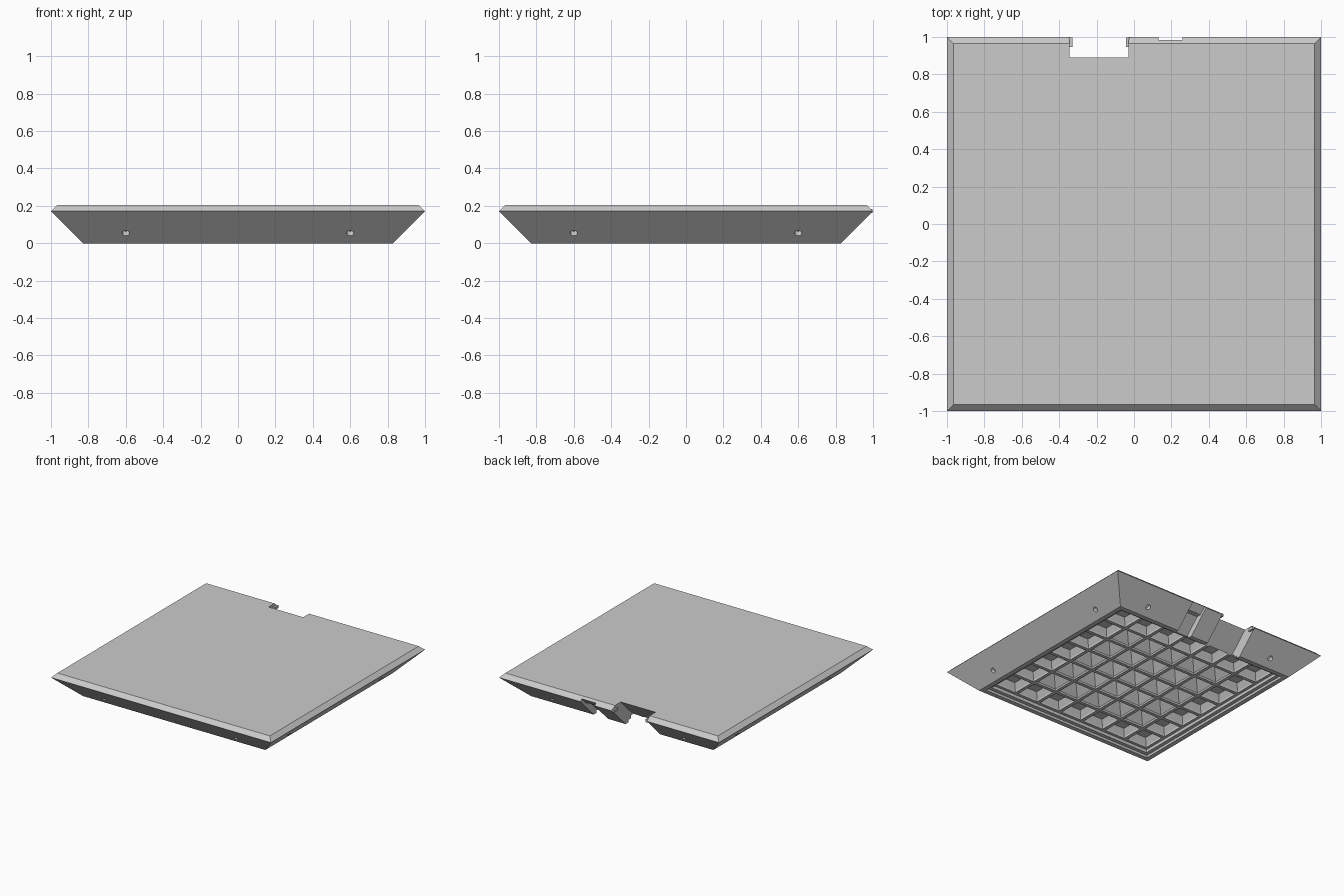
import bpy, bmesh, math
from mathutils import Matrix, Vector

if "Cube" in bpy.data.objects:
    bpy.data.objects.remove(bpy.data.objects["Cube"])

grey = bpy.data.materials.new("light grey")
grey.use_nodes = True
colour = (0.6, 0.6, 0.6, 1)
grey.diffuse_color = colour
grey.node_tree.nodes["Principled BSDF"].inputs["Base Color"].default_value = colour


def square_stack(bm, rings, cx=0, cy=0):
    """Closed solid through square rings of (half width, height)."""
    loops = []
    for half, z in rings:
        if half == 0:
            loops.append([bm.verts.new((cx, cy, z))])
        else:
            loops.append([bm.verts.new((cx + sx * half, cy + sy * half, z))
                          for sx, sy in ((-1, -1), (1, -1), (1, 1), (-1, 1))])
    bm.faces.new(loops[0][::-1])
    for low, high in zip(loops, loops[1:]):
        for i in range(4):
            j = (i + 1) % 4
            if len(high) == 1:
                bm.faces.new((low[i], low[j], high[0]))
            else:
                bm.faces.new((low[i], low[j], high[j], high[i]))
    if len(loops[-1]) == 4:
        bm.faces.new(loops[-1])


def slope_channel(bm, x0, x1, depth, top):
    """Cutter that sinks a channel into the sloping back wall up to a height."""
    start = 0.83 - depth
    profile = [(start - 0.1, -0.1), (1.3, -0.1), (1.3, top), (start + top, top)]
    a = [bm.verts.new((x0, y, z)) for y, z in profile]
    b = [bm.verts.new((x1, y, z)) for y, z in profile]
    bm.faces.new(a)
    bm.faces.new(b[::-1])
    for i in range(4):
        j = (i + 1) % 4
        bm.faces.new((a[j], a[i], b[i], b[j]))


def make_object(name, bm):
    bmesh.ops.recalc_face_normals(bm, faces=bm.faces)
    mesh = bpy.data.meshes.new(name)
    bm.to_mesh(mesh)
    bm.free()
    mesh.materials.append(grey)
    obj = bpy.data.objects.new(name, mesh)
    bpy.context.scene.collection.objects.link(obj)
    return obj


def cut(target, bm):
    """Subtract a cutter, then throw the cutter away."""
    cutter = make_object("cutter", bm)
    cutter.hide_render = True
    mod = target.modifiers.new("cut", 'BOOLEAN')
    mod.operation = 'DIFFERENCE'
    mod.solver = 'EXACT'
    mod.object = cutter
    bpy.context.view_layer.update()
    graph = bpy.context.evaluated_depsgraph_get()
    result = bpy.data.meshes.new_from_object(target.evaluated_get(graph))
    target.modifiers.clear()
    target.data = result
    bpy.data.objects.remove(cutter)


# Panel with sloping walls and a small top bevel
bm = bmesh.new()
square_stack(bm, [(0.828, 0), (1, 0.172), (0.966, 0.205)])
panel = make_object("bevelled_panel", bm)

# Stepped recess inside the bottom rim
bm = bmesh.new()
square_stack(bm, [(0.79, -0.1), (0.79, 0.02), (0.76, 0.02), (0.76, 0.045)])
cut(panel, bm)

# Grid of pockets: flat along the border, peaked and deeper towards the middle
count, span = 7, 0.75
pitch = 2 * span / count
half = pitch / 2 - 0.014
tips = [(half * 0.72, 0.11), (0, 0.165), (0, 0.185), (0, 0.19)]
bm = bmesh.new()
for i in range(count):
    for j in range(count):
        x = -span + (i + 0.5) * pitch
        y = -span + (j + 0.5) * pitch
        ring = min(i, j, count - 1 - i, count - 1 - j)
        square_stack(bm, [(half, 0), (half, 0.06), tips[ring]], x, y)
cut(panel, bm)

# Pin holes square to the four sloping walls
bm = bmesh.new()
tilt = Vector((0, -1, -1)).to_track_quat('Z', 'Y').to_matrix().to_4x4()
for side in range(4):
    turn = Matrix.Rotation(side * math.pi / 2, 4, 'Z')
    for x in (-0.6, 0.6):
        place = turn @ Matrix.Translation((x, -0.883, 0.053)) @ tilt
        bmesh.ops.create_cone(bm, cap_ends=True, segments=12, radius1=0.02,
                              radius2=0.02, depth=0.07, matrix=place)
cut(panel, bm)

# Wide notch and narrow slot in the back wall
bm = bmesh.new()
slope_channel(bm, -0.345, -0.03, 0.145, 0.3)
slope_channel(bm, 0.13, 0.26, 0.036, 0.3)
cut(panel, bm)

# Deeper pocket under the lip of the slot
bm = bmesh.new()
slope_channel(bm, 0.13, 0.26, 0.075, 0.14)
cut(panel, bm)

# Small catches at both ends of the notch
for name, x in (("left_catch", -0.034), ("right_catch", -0.338)):
    bm = bmesh.new()
    bmesh.ops.create_cube(bm, size=1, matrix=Matrix.Translation((x, 0.972, 0.172))
                          @ Matrix.Diagonal((0.018, 0.05, 0.022, 1)))
    make_object(name, bm)
